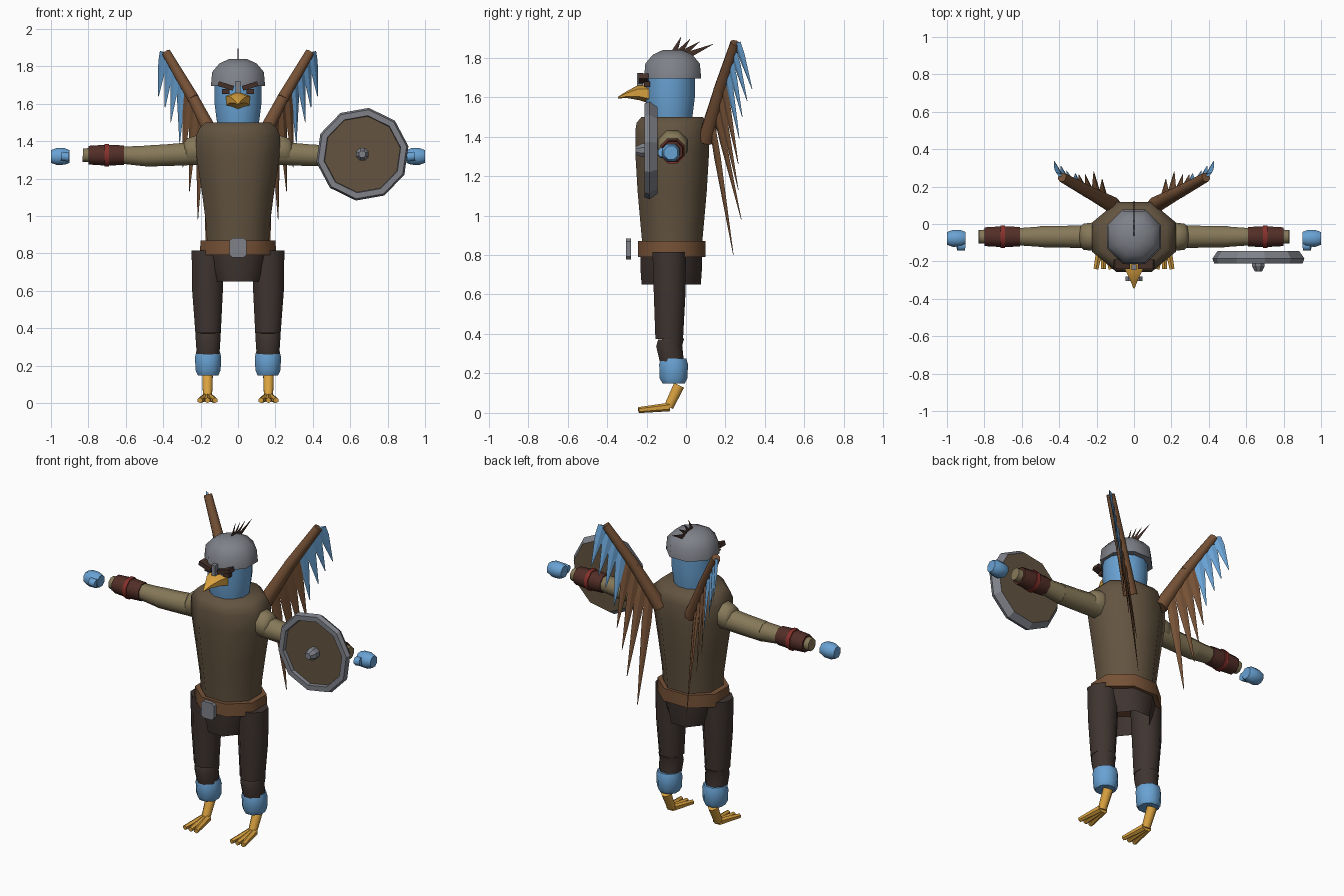
import bpy, bmesh, math
from mathutils import Vector, Matrix

if "Cube" in bpy.data.objects:
    bpy.data.objects.remove(bpy.data.objects["Cube"])


def material(name, *rgb):
    m = bpy.data.materials.new(name)
    m.use_nodes = True
    col = (*rgb, 1)
    m.diffuse_color = col
    bsdf = m.node_tree.nodes["Principled BSDF"]
    bsdf.inputs["Base Color"].default_value = col
    bsdf.inputs["Roughness"].default_value = 0.8
    return m


TUNIC = material("tunic brown", .125, .088, .052)
SLEEVE = material("sleeve khaki", .24, .19, .1)
TROUSER = material("trouser dark brown", .05, .035, .03)
BLUE = material("feather blue", .14, .36, .65)
GOLD = material("beak gold", .7, .36, .05)
STEEL = material("steel grey", .21, .22, .25)
LEATHER = material("leather brown", .18, .083, .037)
BRACER = material("bracer maroon", .085, .027, .02)
RED = material("strap red", .24, .03, .025)
BROW = material("brow dark brown", .06, .03, .022)


def finish(name, bm, mats, smooth):
    bmesh.ops.recalc_face_normals(bm, faces=bm.faces)
    for f in bm.faces:
        f.smooth = True
    for e in bm.edges:
        e.smooth = e.calc_face_angle(math.pi) < math.radians(smooth)
    mesh = bpy.data.meshes.new(name)
    bm.to_mesh(mesh)
    bm.free()
    for m in mats:
        mesh.materials.append(m)
    ob = bpy.data.objects.new(name, mesh)
    bpy.context.collection.objects.link(ob)
    return ob


def loft(name, mat, rings, n=8, phase=None, u=None, smooth=50, cap_mat=None, caps=(1, 1)):
    """Skin a chain of (centre, half width, half depth) rings."""
    d = (Vector(rings[-1][0]) - Vector(rings[0][0])).normalized()
    if u is None:
        ref = Vector((0, 0, 1)) if abs(d.y) > .95 else Vector((0, 1, 0))
        u = ref.cross(d)
    u = (u - d * u.dot(d)).normalized()
    v = d.cross(u)
    grow = 1 / math.cos(math.pi / n) if phase is None else 1
    start = math.pi / n if phase is None else phase
    bm = bmesh.new()
    loops = []
    for c, ru, rv in rings:
        angles = [start + math.tau * i / n for i in range(n)]
        loops.append([bm.verts.new(Vector(c) + grow * (u * ru * math.cos(a) + v * rv * math.sin(a)))
                      for a in angles])
    for a, b in zip(loops, loops[1:]):
        for i in range(n):
            j = (i + 1) % n
            bm.faces.new((a[i], a[j], b[j], b[i]))
    for loop, wanted in zip((loops[0], loops[-1]), caps):
        if wanted:
            bm.faces.new(loop).material_index = 1 if cap_mat else 0
    return finish(name, bm, [mat] + ([cap_mat] if cap_mat else []), smooth)


def stack(name, mat, y, rows, x=0, **kw):
    return loft(name, mat, [((x, y, z), rx, ry) for z, rx, ry in rows], **kw)


def rod(name, mat, a, b, ra, rb, **kw):
    return loft(name, mat, [(a, ra, ra), (b, rb, rb)], **kw)


def box(name, mat, loc, size, tilt=0, bevel=0):
    bm = bmesh.new()
    bmesh.ops.create_cube(bm, size=1)
    bmesh.ops.scale(bm, vec=size, verts=bm.verts)
    if bevel:
        edges = [e for e in bm.edges if abs(e.verts[0].co.y - e.verts[1].co.y) > 1e-4]
        bmesh.ops.bevel(bm, geom=edges, offset=bevel, segments=1, affect='EDGES')
    bmesh.ops.rotate(bm, matrix=Matrix.Rotation(tilt, 3, 'Y'), verts=bm.verts)
    bmesh.ops.translate(bm, vec=loc, verts=bm.verts)
    return finish(name, bm, [mat], 20)


# Torso, belt and hips
stack("torso", TUNIC, -.07, [(.84, .165, .15), (.95, .17, .16), (1.12, .192, .175),
                             (1.32, .222, .187), (1.43, .225, .187), (1.47, .205, .18), (1.5, .175, .155)])
stack("belt", LEATHER, -.072, [(.79, .205, .172), (.87, .2, .172)])
box("belt_buckle", STEEL, (0, -.292, .83), (.09, .025, .105), bevel=.015)
stack("hips", TROUSER, -.075, [(.65, .122, .15), (.72, .15, .155), (.82, .175, .157)], caps=(0, 1))

# Head, helmet and face
stack("head", BLUE, -.08, [(1.47, .108, .108), (1.52, .115, .115), (1.6, .125, .125), (1.72, .125, .125)],
      n=12)
stack("helmet", STEEL, -.068, [(1.695, .145, .145), (1.77, .138, .138), (1.815, .1, .1), (1.838, .05, .05)])
box("nose_guard", STEEL, (0, -.232, 1.69), (.026, .03, .065))
loft("beak", GOLD, [((0, -.18, 1.615), .065, .045), ((0, -.24, 1.622), .048, .033),
                    ((0, -.3, 1.612), .02, .015), ((0, -.345, 1.597), .003, .003)], n=6)
for side, s in (("left", 1), ("right", -1)):
    box(side + "_brow", BROW, (s * .065, -.215, 1.695), (.085, .05, .026), tilt=-s * .3)
    box(side + "_eye", BROW, (s * .065, -.198, 1.665), (.04, .03, .026))

# Crest spikes along the crown
for i, (base, tip) in enumerate([((-.06, 1.825), (-.025, 1.905)), ((-.035, 1.825), (.02, 1.893)),
                                 ((-.01, 1.825), (.068, 1.88)), ((.015, 1.815), (.137, 1.868))]):
    loft(f"crest_spike_{i + 1}", BROW, [((0, *base), .004, .016), ((0, *tip), .001, .001)],
         n=4, phase=0, u=Vector((1, 0, 0)))

for side, s in (("left", 1), ("right", -1)):
    def along_x(part, mat, rows, **kw):
        return loft(f"{side}_{part}", mat, [((s * x, -.068, z), r, r) for x, z, r in rows], **kw)

    # Arm, bracer and hand
    along_x("shoulder", SLEEVE, [(.16, 1.35, .07), (.22, 1.355, .075), (.265, 1.345, .07), (.285, 1.335, .055)])
    along_x("upper_arm", SLEEVE, [(.22, 1.335, .062), (.38, 1.325, .058), (.5, 1.32, .056)])
    along_x("forearm", SLEEVE, [(.49, 1.32, .055), (.62, 1.325, .046), (.83, 1.325, .036)])
    along_x("bracer", BRACER, [(.61, 1.325, .052), (.7, 1.325, .056), (.798, 1.325, .05)])
    along_x("bracer_strap", RED, [(.69, 1.325, .061), (.715, 1.325, .061)])
    loft(side + "_hand", BLUE, [((s * x, -.077, 1.318), r, r) for x, r in
                                ((.9, .034), (.925, .044), (.97, .045), (1, .034))])
    rod(side + "_thumb", BLUE, (s * .905, -.118, 1.315), (s * .945, -.118, 1.32), .024, .024)

    # Leg, cuff and clawed foot
    loft(side + "_thigh", TROUSER, [((s * .16, -.085, .815), .088, .085), ((s * .163, -.083, .6), .082, .08),
                                    ((s * .16, -.085, .375), .068, .07)])
    loft(side + "_shin", TROUSER, [((s * .16, -.075, .375), .066, .066), ((s * .16, -.085, .34), .066, .066),
                                   ((s * .16, -.07, .25), .06, .06)])
    stack(side + "_cuff", BLUE, -.063, [(.148, .055, .056), (.175, .067, .07), (.245, .07, .073),
                                        (.275, .063, .065)], x=s * .16)
    rod(side + "_ankle", GOLD, (s * .163, -.035, .14), (s * .163, -.088, .03), .028, .024)
    for i, spread in enumerate((-.04, 0, .04)):
        x = s * .163
        rod(f"{side}_toe_{i + 1}", GOLD, (x + spread * .3, -.085, .03), (x + spread, -.24, .014),
            .019, .013, n=6)

    # Wing bones
    root, joint, tip = Vector((s * .11, .1, 1.38)), Vector((s * .24, .17, 1.63)), Vector((s * .385, .25, 1.875))
    rod(side + "_wing_lower_bone", LEATHER, root, joint, .04, .03)
    rod(side + "_wing_upper_bone", LEATHER, joint, tip, .031, .024)

    # Wing feathers: blue on the upper bone, brown on the lower one
    rows = [(BLUE, 1.0, (.425, .335, 1.64)), (BLUE, .78, (.39, .31, 1.58)),
            (BLUE, .56, (.36, .285, 1.5)), (BLUE, .34, (.312, .27, 1.39)),
            (LEATHER, .1, (.295, .265, 1.26)), (LEATHER, -.15, (.26, .265, 1.13)),
            (LEATHER, -.42, (.215, .28, .98)), (LEATHER, -.7, (.17, .24, .8))]
    span = Vector((s * .8, .6, 0))
    for i, (mat, t, end) in enumerate(rows):
        base = joint.lerp(tip, t) if t >= 0 else joint.lerp(root, -t)
        base = base + Vector((s * .012, .012, 0))
        end = Vector((s * end[0], end[1], end[2]))
        loft(f"{side}_wing_feather_{i + 1}", mat,
             [(base, .026, .008), (base.lerp(end, .25), .028, .008), (end, .002, .001)],
             n=4, phase=0, u=span, smooth=20)

# Round shield with a raised rim and boss
cx, cz = .665, 1.33
loft("shield", STEEL, [((cx, y, cz), r, r) for y, r in
                       ((-.145, .222), (-.185, .25), (-.21, .24), (-.21, .208), (-.188, .205))],
     n=10, phase=math.radians(10), smooth=20, cap_mat=TUNIC)
loft("shield_boss", STEEL, [((cx, y, cz), r, r) for y, r in ((-.18, .034), (-.225, .034), (-.255, .018))],
     smooth=20)
